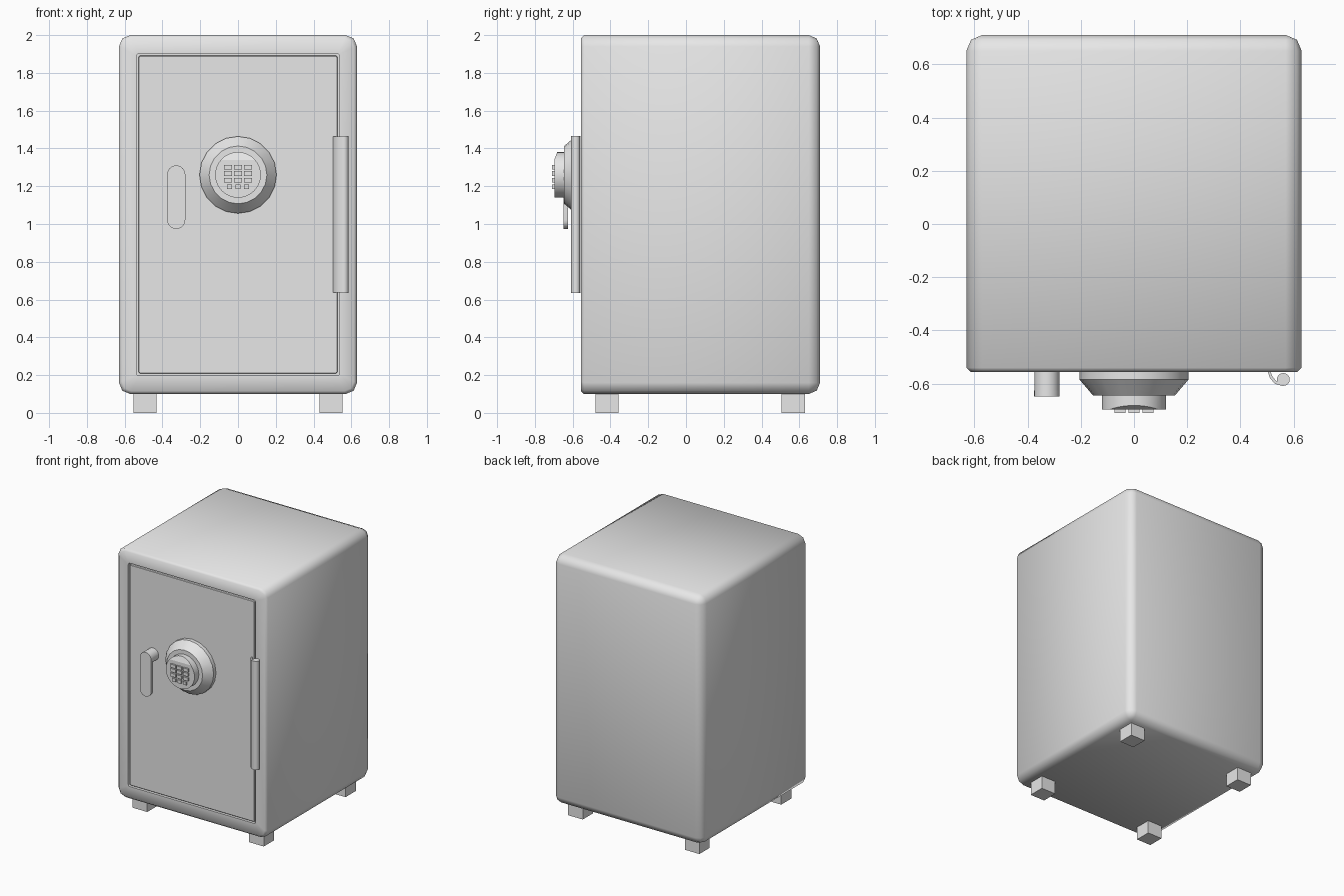
import bpy, bmesh, math
from mathutils import Vector

old = bpy.data.objects.get("Cube")
if old:
    bpy.data.objects.remove(old, do_unlink=True)

grey = bpy.data.materials.new("light grey")
grey.use_nodes = True
grey.diffuse_color = (0.8, 0.8, 0.8, 1)
grey.node_tree.nodes["Principled BSDF"].inputs["Base Color"].default_value = (0.8, 0.8, 0.8, 1)


def finish(name, bm, smooth=None):
    bmesh.ops.recalc_face_normals(bm, faces=bm.faces)
    mesh = bpy.data.meshes.new(name)
    bm.to_mesh(mesh)
    bm.free()
    mesh.materials.append(grey)
    ob = bpy.data.objects.new(name, mesh)
    bpy.context.collection.objects.link(ob)
    if smooth:
        bpy.ops.object.select_all(action='DESELECT')
        ob.select_set(True)
        bpy.context.view_layer.objects.active = ob
        bpy.ops.object.shade_smooth_by_angle(angle=math.radians(smooth))
    return ob


def loft(rings):
    """Skin a row of equal-length point rings and cap both ends."""
    bm = bmesh.new()
    rows = [[bm.verts.new(p) for p in ring] for ring in rings]
    n = len(rows[0])
    for a, b in zip(rows, rows[1:]):
        for i in range(n):
            j = (i + 1) % n
            bm.faces.new((a[i], a[j], b[j], b[i]))
    bm.faces.new(rows[0])
    bm.faces.new(rows[-1])
    bmesh.ops.remove_doubles(bm, verts=bm.verts, dist=0.0008)
    return bm


def round_rect(y, hx, hz, r, cx=0, cz=1.05, seg=2):
    pts = []
    for k, (sx, sz) in enumerate(((1, 1), (-1, 1), (-1, -1), (1, -1))):
        for i in range(seg + 1):
            a = math.pi / 2 * (k + i / seg)
            pts.append((cx + sx * (hx - r) + r * math.cos(a), y,
                        cz + sz * (hz - r) + r * math.sin(a)))
    return pts


def circle(y, r, cx, cz, n):
    return [(cx + r * math.cos(2 * math.pi * i / n), y,
             cz + r * math.sin(2 * math.pi * i / n)) for i in range(n)]


def box(name, lo, hi):
    bm = bmesh.new()
    bmesh.ops.create_cube(bm, size=1)
    for v in bm.verts:
        v.co = Vector([(a + b) / 2 + c * (b - a) for a, b, c in zip(lo, hi, v.co)])
    return finish(name, bm)


def prism(name, profile, z0, z1, smooth):
    return finish(name, loft([[(x, y, z) for x, y in profile] for z in (z0, z1)]), smooth)


# Cabinet: rounded back, thin front chamfer, shallow recess for the door
finish("safe_cabinet", loft([round_rect(*s) for s in (
    (0.71, 0.57, 0.89, 0.0001),
    (0.692, 0.612, 0.932, 0.042),
    (0.65, 0.63, 0.95, 0.06),
    (-0.54, 0.63, 0.95, 0.06),
    (-0.556, 0.614, 0.934, 0.05),
    (-0.556, 0.537, 0.852, 0.012),
    (-0.535, 0.537, 0.852, 0.012))]), 50)

# Door panel, flush with the frame behind a narrow gap
finish("door_panel", loft([round_rect(*s) for s in (
    (-0.534, 0.526, 0.841, 0.008),
    (-0.553, 0.526, 0.841, 0.008),
    (-0.556, 0.523, 0.838, 0.006))]), 30)

# Feet
for sx, side in ((1, "left"), (-1, "right")):
    for y, end in ((-0.418, "front"), (0.568, "back")):
        box(f"{end}_{side}_foot", (sx * 0.492 - 0.0615, y - 0.0615, 0),
            (sx * 0.492 + 0.0615, y + 0.0615, 0.105))

# Lock base: short drum with a conical front
DZ = 1.26
finish("lock_base", loft([circle(y, r, 0, DZ, 20) for y, r in (
    (-0.55, 0.204), (-0.585, 0.204), (-0.645, 0.153))]), 35)

# Keypad drum with its upper front rim sliced off at a slant
bm = loft([circle(y, 0.121, 0, DZ, 32) for y in (-0.64, -0.697)])
cut = bmesh.ops.bisect_plane(bm, geom=bm.verts[:] + bm.edges[:] + bm.faces[:],
                             plane_co=(0, -0.697, 1.34), plane_no=(0, -0.04, 0.015),
                             clear_outer=True)
bmesh.ops.holes_fill(bm, edges=[e for e in bm.edges if e.is_boundary])
finish("keypad_drum", bm, 15)

# Keys: three full rows and a narrower bottom row
for row, z in enumerate((1.300, 1.267, 1.232, 1.197)):
    pitch, w = (0.053, 0.042) if row < 3 else (0.045, 0.028)
    for col in (-1, 0, 1):
        x = col * pitch
        box(f"key_{row + 1}_{col + 2}", (x - w / 2, -0.71, z - 0.0125),
            (x + w / 2, -0.69, z + 0.0125))

# Handle: round post and a flat pill-shaped lever
HX = -0.327
finish("handle_post", loft([circle(y, 0.047, HX, 1.262, 24) for y in (-0.55, -0.63)]), 30)
finish("handle_lever", loft([round_rect(y, 0.048, 0.168, 0.0479, HX, 1.142, 6)
                             for y in (-0.625, -0.648)]), 30)

# Hinge: pin and the curled leaf that wraps it
prism("hinge_pin", [(0.561 + 0.024 * math.cos(math.tau * i / 20),
                     -0.584 + 0.024 * math.sin(math.tau * i / 20)) for i in range(20)],
      0.635, 1.465, 30)
prism("hinge_leaf", [(0.502, -0.554), (0.511, -0.58), (0.53, -0.6), (0.558, -0.609),
                     (0.56, -0.6), (0.537, -0.592), (0.521, -0.575), (0.512, -0.554)],
      0.637, 1.463, 40)
